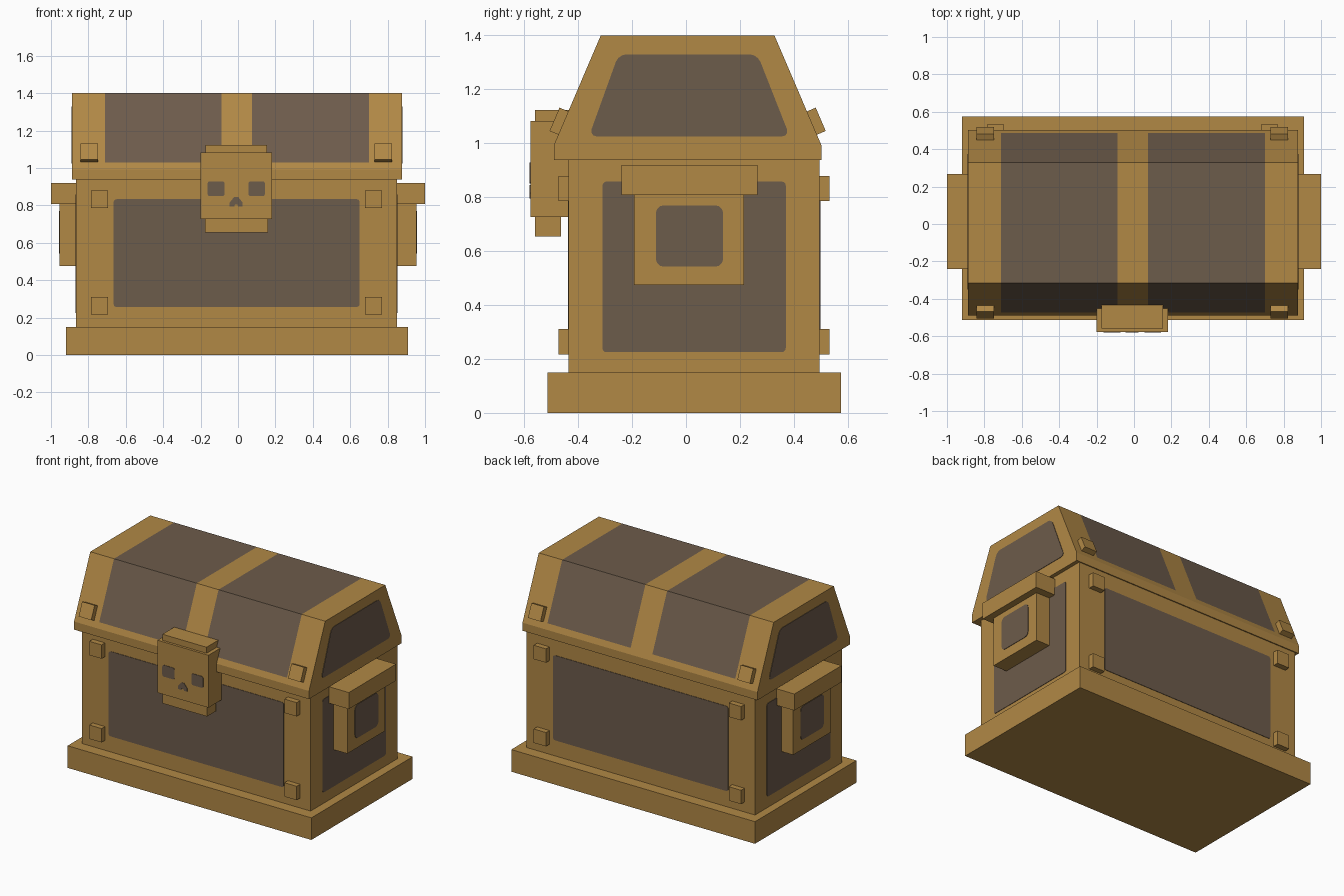
import bpy, bmesh, math
from mathutils import Vector, Matrix

if "Cube" in bpy.data.objects:
    bpy.data.objects.remove(bpy.data.objects["Cube"])


def material(name, rgb):
    m = bpy.data.materials.new(name)
    m.diffuse_color = (*rgb, 1.0)
    m.use_nodes = True
    m.node_tree.nodes["Principled BSDF"].inputs["Base Color"].default_value = m.diffuse_color
    return m


WOOD = material("golden brown", (0.440, 0.246, 0.060))
DARK = material("dark grey brown", (0.152, 0.106, 0.070))


def finish(name, bm, *mats):
    bmesh.ops.recalc_face_normals(bm, faces=bm.faces[:])
    me = bpy.data.meshes.new(name)
    bm.to_mesh(me)
    bm.free()
    for m in mats:
        me.materials.append(m)
    ob = bpy.data.objects.new(name, me)
    bpy.context.collection.objects.link(ob)
    return ob


def box(name, x, y, z, tilt=0.0):
    """Box from (min, max) ranges, optionally tilted about its own x axis."""
    bm = bmesh.new()
    size = Vector((x[1] - x[0], y[1] - y[0], z[1] - z[0]))
    mid = Vector((x[0] + x[1], y[0] + y[1], z[0] + z[1])) / 2
    bmesh.ops.create_cube(bm, size=1.0, matrix=Matrix.Translation(mid)
                          @ Matrix.Rotation(tilt, 4, 'X') @ Matrix.Diagonal((*size, 1)))
    return finish(name, bm, WOOD)


def plate(name, points, normal, radius=0.0):
    """Thin dark plate lying on a surface, with optional rounded corners."""
    n = Vector(normal)
    bm = bmesh.new()
    bm.faces.new([bm.verts.new(Vector(p) - n * 0.002) for p in points])
    if radius:
        bmesh.ops.bevel(bm, geom=bm.verts[:], offset=radius, segments=3,
                        profile=0.5, affect='VERTICES')
    ext = bmesh.ops.extrude_face_region(bm, geom=bm.faces[:])
    bmesh.ops.translate(bm, vec=n * 0.005,
                        verts=[g for g in ext["geom"] if isinstance(g, bmesh.types.BMVert)])
    return finish(name, bm, DARK)


def rect_xz(x0, x1, z0, z1, y):
    return [(x0, y, z0), (x1, y, z0), (x1, y, z1), (x0, y, z1)]


def rect_yz(y0, y1, z0, z1, x):
    return [(x, y0, z0), (x, y1, z0), (x, y1, z1), (x, y0, z1)]


# Plinth and body
box("plinth", (-0.92, 0.91), (-0.513, 0.574), (0.0, 0.15))
box("body", (-0.865, 0.85), (-0.435, 0.495), (0.14, 0.95))

# Lid: extruded profile, cut along the panel borders and coloured by position
profile = [(-0.49, 0.938), (-0.49, 0.993), (-0.316, 1.4),
           (0.328, 1.4), (0.502, 0.993), (0.502, 0.938)]
bm = bmesh.new()
end = bm.faces.new([bm.verts.new((-0.888, y, z)) for y, z in profile])
ends = [bm.faces.new([bm.verts.new((0.876, y, z)) for y, z in profile])]
for i in range(len(profile)):
    j = (i + 1) % len(profile)
    a, b = end.verts[:], ends[0].verts[:]
    bm.faces.new((a[i], a[j], b[j], b[i]))
cuts = [((x, 0, 0), (1, 0, 0)) for x in (-0.71, -0.088, 0.075, 0.70)] + [((0, 0, 1.03), (0, 0, 1))]
for co, no in cuts:
    bmesh.ops.bisect_plane(bm, geom=bm.verts[:] + bm.edges[:] + bm.faces[:],
                           plane_co=co, plane_no=no)
for f in bm.faces:
    c = f.calc_center_median()
    panel = -0.71 < c.x < -0.088 or 0.075 < c.x < 0.70
    f.material_index = int(panel and c.z > 1.03)
finish("lid", bm, WOOD, DARK)

# Dark panels on the front and back of the body
for side, y, ny in (("front", -0.435, -1), ("back", 0.495, 1)):
    plate(side + "_panel", rect_xz(-0.665, 0.65, 0.257, 0.833, y), (0, ny, 0), 0.015)

# Ends: body panel, lid panel and handle
for side, s, xb, xl in (("right", 1, 0.85, 0.876), ("left", -1, -0.865, -0.888)):
    n = (s, 0, 0)
    plate(side + "_panel", rect_yz(-0.31, 0.37, 0.225, 0.858, xb), n, 0.015)
    plate(side + "_lid_panel", [(xl, -0.36, 1.025), (xl, 0.385, 1.025),
                                (xl, 0.265, 1.33), (xl, -0.25, 1.33)], n, 0.03)
    box(side + "_handle_bar", sorted((s * 0.84, s * 1.0)), (-0.24, 0.266), (0.808, 0.92))
    box(side + "_handle_block", sorted((s * 0.84, s * 0.955)), (-0.192, 0.215), (0.475, 0.82))
    plate(side + "_handle_panel", rect_yz(-0.112, 0.138, 0.542, 0.77, s * 0.955), n, 0.03)

# Square studs on the body and tilted ones on the lid slopes
slope = math.atan2(0.174, 0.407)
for xi, (xb, xl) in enumerate(((-0.74, -0.795), (0.725, 0.777))):
    bx, lx = (xb - 0.046, xb + 0.046), (xl - 0.047, xl + 0.047)
    for side, y, yl, s in (("front", -0.452, -0.460, -1), ("back", 0.512, 0.472, 1)):
        for row, z in (("low", 0.264), ("high", 0.832)):
            box(f"{side}_stud_{row}_{xi}", bx, (y - 0.02, y + 0.02), (z - 0.047, z + 0.047))
        box(f"{side}_lid_stud_{xi}", lx, (yl - 0.03, yl + 0.03), (1.03, 1.124), s * slope)

# Skull-shaped lock
box("lock_face", (-0.2, 0.182), (-0.577, -0.43), (0.727, 1.083))
box("lock_crown", (-0.175, 0.156), (-0.56, -0.43), (1.07, 1.124))
box("lock_jaw", (-0.176, 0.16), (-0.56, -0.464), (0.655, 0.74))
for side, x0, x1 in (("left", -0.163, -0.072), ("right", 0.056, 0.144)):
    plate(side + "_eye", rect_xz(x0, x1, 0.85, 0.928, -0.577), (0, -1, 0), 0.012)
nose = [(-0.045, 0.795), (-0.045, 0.815), (-0.02, 0.846), (0.0, 0.846), (0.025, 0.815),
        (0.025, 0.795), (0.0, 0.795), (-0.004, 0.805), (-0.016, 0.805), (-0.02, 0.795)]
plate("nose", [(x, -0.577, z) for x, z in nose], (0, -1, 0))
